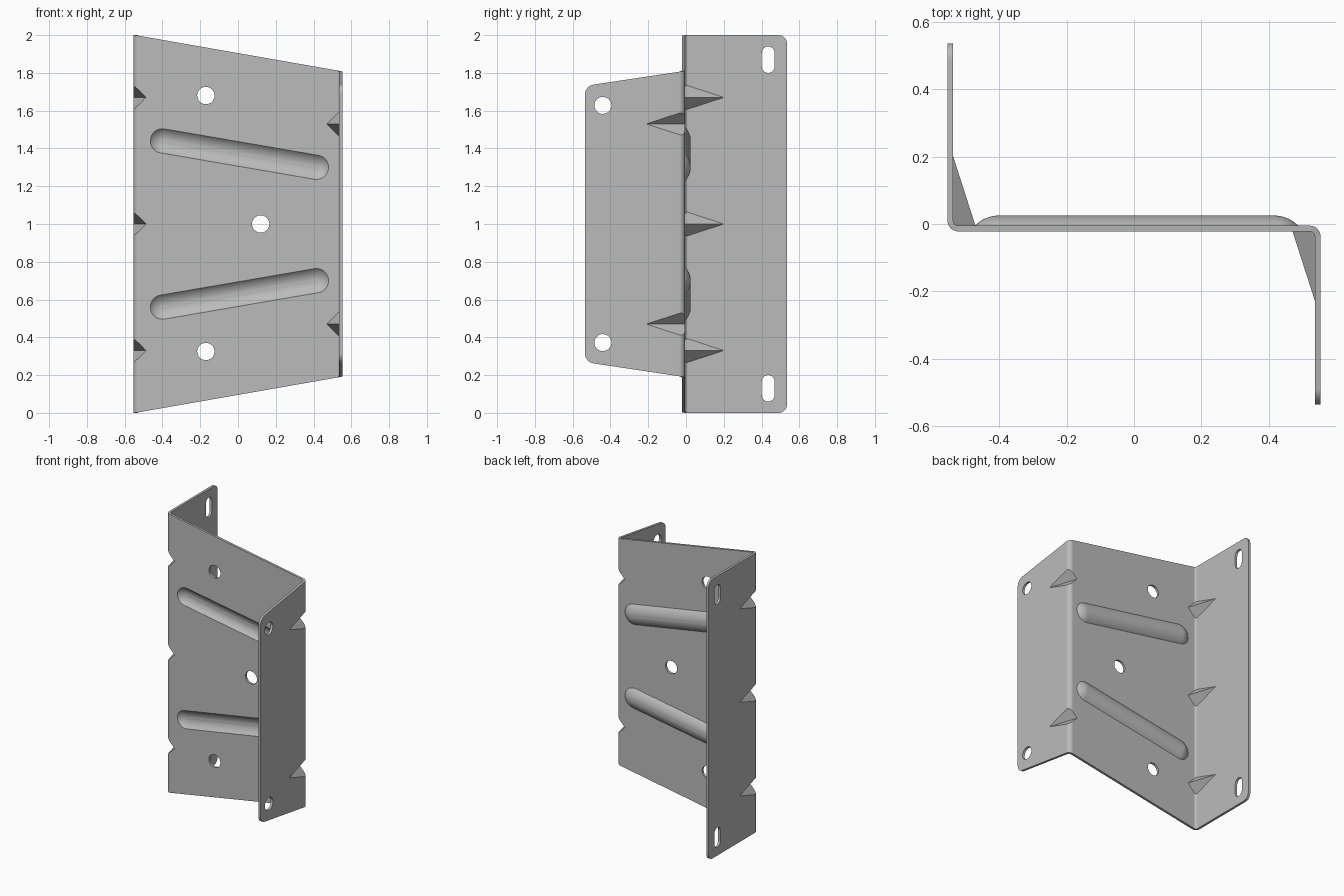
import bpy
import bmesh
from math import sin, cos, pi, atan2, sqrt
from mathutils import Vector

cube = bpy.data.objects.get("Cube")
if cube:
    bpy.data.objects.remove(cube, do_unlink=True)

# Main sheet dimensions
OUT, T = 0.553, 0.017             # outer half width, sheet thickness
INN = OUT - T
FRONT, BACK = -0.022, -0.005      # web faces
MID = (FRONT + BACK) / 2
REACH = 0.535                     # flange reach
RI, RO = 0.015, 0.015 + T         # bend radii
CORNER = 0.045
BEND_STEPS, CORNER_STEPS = 8, 8


def make_object(name, bm):
    bmesh.ops.remove_doubles(bm, verts=bm.verts[:], dist=1e-5)
    bmesh.ops.recalc_face_normals(bm, faces=bm.faces[:])
    mesh = bpy.data.meshes.new(name)
    bm.to_mesh(mesh)
    bm.free()
    obj = bpy.data.objects.new(name, mesh)
    bpy.context.collection.objects.link(obj)
    return obj


def half_height(x, y):
    """Sloped top and bottom edges, with rounded flange corners."""
    centre = (OUT + INN) / 2
    h = 1 - 0.175 * max(0, min(x, centre) + centre) - 0.15 * max(0, MID - y)
    inset = CORNER - (REACH - abs(y))
    if inset > 0:
        h -= CORNER - sqrt(max(0, CORNER ** 2 - inset ** 2))
    return h


def make_sheet():
    ends = [REACH - CORNER * (1 - cos(pi / 2 * i / CORNER_STEPS))
            for i in range(CORNER_STEPS + 1)]
    stations = [((-OUT, y), (-INN, y)) for y in ends]
    turn = [pi / 2 * i / BEND_STEPS for i in range(BEND_STEPS + 1)]
    cx, cy = -INN + RI, BACK + RI
    for a in turn:
        u, v = cos(pi + a), sin(pi + a)
        stations.append(((cx + RO * u, cy + RO * v), (cx + RI * u, cy + RI * v)))
    cx, cy = INN - RI, FRONT - RI
    for a in turn:
        u, v = sin(a), cos(a)
        stations.append(((cx + RI * u, cy + RI * v), (cx + RO * u, cy + RO * v)))
    stations += [((INN, -y), (OUT, -y)) for y in reversed(ends)]

    bm = bmesh.new()
    loops = []
    for a, b in stations:
        h = half_height((a[0] + b[0]) / 2, (a[1] + b[1]) / 2)
        loops.append([bm.verts.new((p[0], p[1], z)) for p, z in
                      ((a, 1 - h), (b, 1 - h), (b, 1 + h), (a, 1 + h))])
    for p, q in zip(loops, loops[1:]):
        for i in range(4):
            j = (i + 1) % 4
            bm.faces.new((p[i], p[j], q[j], q[i]))
    bm.faces.new(loops[0])
    bm.faces.new(loops[-1])
    return make_object("bracket", bm)


def stadium(bm, p, q, rings, axis="y", steps=16):
    """Loft of pill outlines from p to q; rings are (radius, depth)."""
    heading = atan2(q[1] - p[1], q[0] - p[0])
    loops = []
    for r, d in rings:
        loop = []
        for c, start in ((q, heading - pi / 2), (p, heading + pi / 2)):
            for i in range(steps + (p != q)):
                a = start + pi * i / steps
                u, z = c[0] + r * cos(a), c[1] + r * sin(a)
                loop.append(bm.verts.new((u, d, z) if axis == "y" else (d, u, z)))
        loops.append(loop)
    n = len(loops[0])
    for a, b in zip(loops, loops[1:]):
        for i in range(n):
            j = (i + 1) % n
            bm.faces.new((a[i], a[j], b[j], b[i]))
    bm.faces.new(loops[0])
    bm.faces.new(loops[-1])


def dome_rings(radius, centre, start, steps=10):
    """Circular-arc section from depth start up to the crown."""
    first = math_acos((start - centre) / radius)
    return [(radius * sin(first * (1 - i / steps)), centre + radius * cos(first * (1 - i / steps)))
            for i in range(steps)]


def math_acos(c):
    return atan2(sqrt(1 - c * c), c)


def gusset(bm, side, z, shift, scale):
    """Tetrahedral dart across a bend; side -1 is the rear-going flange."""
    x, y = INN + shift, MID - BACK + shift
    reach, spread, half = 0.205, 0.066, 0.067
    pts = [(x, y - reach, 0), (x - spread, y, 0), (x, y, half), (x, y, -half)]
    pts = [Vector((side * px, MID + side * py, z + pz)) for px, py, pz in pts]
    ridge = (pts[0] + pts[1]) / 2
    vs = [bm.verts.new(ridge + (p - ridge) * scale) for p in pts]
    for i in range(4):
        bm.faces.new([v for k, v in enumerate(vs) if k != i])


added, cut = bmesh.new(), bmesh.new()

# Pressed ribs: raised on the back, hollow on the front
CROWN, HALF = 0.025, 0.072
RISE = CROWN - BACK
RAD = (HALF ** 2 + RISE ** 2) / (2 * RISE)
for s in (1, -1):
    p, q = (-0.40, 1 + s * 0.44), (0.415, 1 + s * 0.30)
    stadium(added, p, q, dome_rings(RAD, CROWN - RAD, BACK - 0.006))
    stadium(cut, p, q, dome_rings(RAD - T, CROWN - RAD, FRONT - 0.012))

# Bend gussets
for side, heights in ((-1, (0.33, 1.0, 1.67)), (1, (0.47, 1.53))):
    for z in heights:
        gusset(added, side, z, 0, 1.05)
        gusset(cut, side, z, T, 1.6)

# Web holes, flange holes and flange slots
for x, z in ((-0.17, 0.325), (0.12, 1.0), (-0.17, 1.68)):
    stadium(cut, (x, z), (x, z), ((0.046, -0.1), (0.046, 0.1)))
for s in (1, -1):
    c = (-0.44, 1 + s * 0.628)
    stadium(cut, c, c, ((0.045, 0.5), (0.045, 0.6)), "x")
    z = 1 + s * 0.87
    stadium(cut, (0.435, z - 0.036), (0.435, z + 0.036),
            ((0.034, -0.6), (0.034, -0.5)), "x")

bracket = make_sheet()
bpy.ops.object.select_all(action="DESELECT")
bpy.context.view_layer.objects.active = bracket
bracket.select_set(True)
for name, bm, op in (("pressed_forms", added, "UNION"), ("cutters", cut, "DIFFERENCE")):
    helper = make_object(name, bm)
    helper.hide_render = True
    mod = bracket.modifiers.new(name, "BOOLEAN")
    mod.operation, mod.solver, mod.object = op, "EXACT", helper
    bpy.ops.object.modifier_apply(modifier=mod.name)
    bpy.data.objects.remove(helper, do_unlink=True)

# Grey steel finish
steel = bpy.data.materials.new("grey_steel")
steel.use_nodes = True
colour = (0.5, 0.5, 0.5, 1)
steel.diffuse_color = colour
steel.node_tree.nodes["Principled BSDF"].inputs["Base Color"].default_value = colour
bracket.data.materials.clear()
bracket.data.materials.append(steel)
for face in bracket.data.polygons:
    face.material_index = 0

bpy.ops.object.shade_smooth_by_angle(angle=pi / 6)
weighted = bracket.modifiers.new("flat_panels", "WEIGHTED_NORMAL")
weighted.keep_sharp = True
